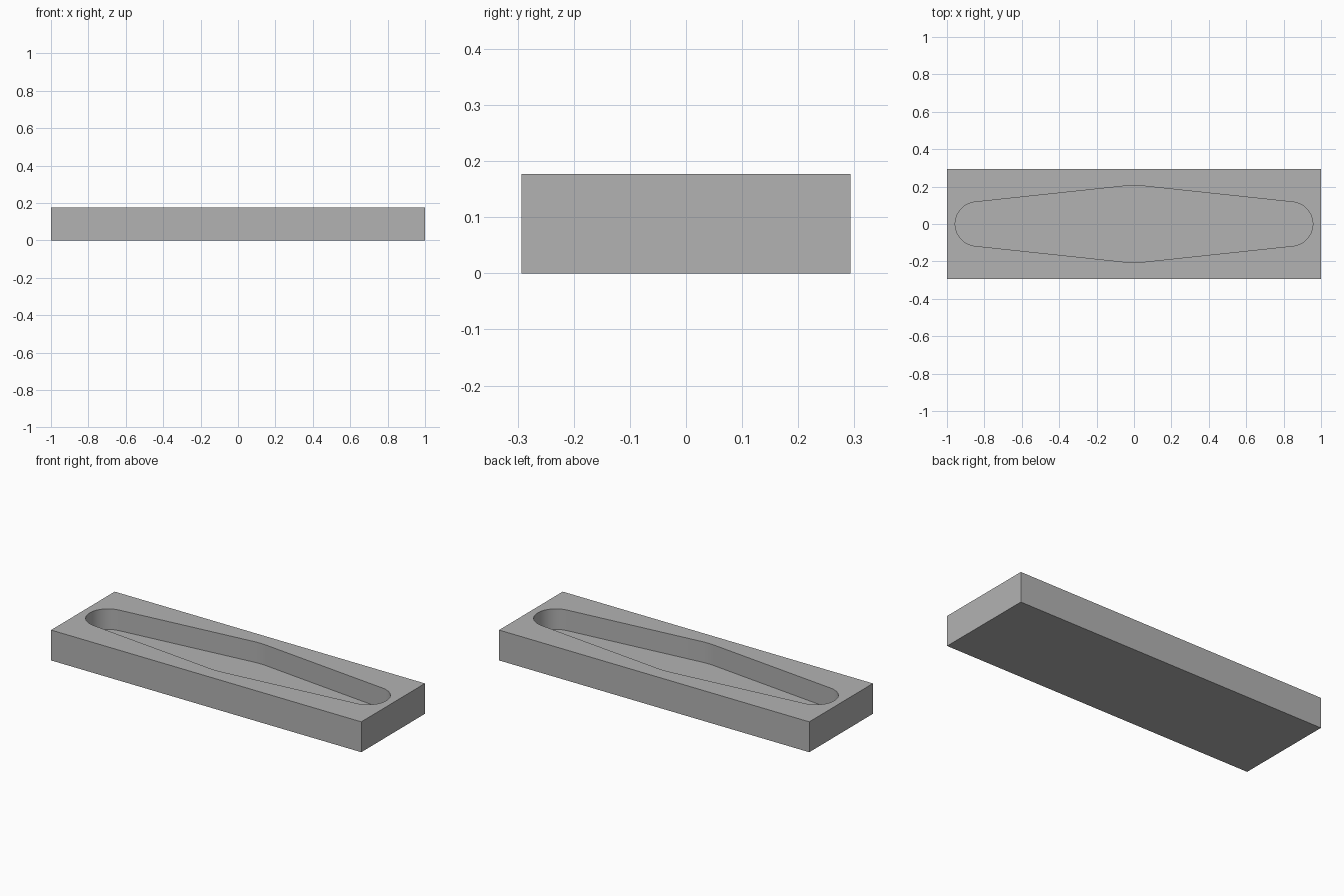
import bpy
import bmesh
from math import sin, cos, pi

if "Cube" in bpy.data.objects:
    bpy.data.objects.remove(bpy.data.objects["Cube"], do_unlink=True)

HALF_X, HALF_Y, HEIGHT = 1.0, 0.293, 0.177
FLOOR = 0.057
END_X, END_R = 0.838, 0.118       # round pocket ends
MID_Y, MID_R = -0.194, 0.4        # gentle rounding at the widest point
TILT = 0.1065                     # slope of the tapered sides


def arc(cx, cy, r, start, end, steps):
    """Points along an arc, angles measured from +y towards +x."""
    angles = [start + (end - start) * i / steps for i in range(steps + 1)]
    return [(cx + r * sin(a), cy + r * cos(a)) for a in angles]


def ring(bm, points, z):
    return [bm.verts.new((x, y, z)) for x, y in points]


def wall(bm, low, high):
    n = len(low)
    for i in range(n):
        j = (i + 1) % n
        bm.faces.new((low[i], low[j], high[j], high[i]))


# Outlines of the block and of the tapered pocket
block = [(-HALF_X, -HALF_Y), (HALF_X, -HALF_Y), (HALF_X, HALF_Y), (-HALF_X, HALF_Y)]
half = arc(0, MID_Y, MID_R, -TILT, TILT, 6) + arc(END_X, 0, END_R, TILT, pi - TILT, 32)
pocket = half + [(-x, -y) for x, y in half]

# Block walls and base, pocket walls and floor
bm = bmesh.new()
base, top = ring(bm, block, 0), ring(bm, block, HEIGHT)
floor, rim = ring(bm, pocket, FLOOR), ring(bm, pocket, HEIGHT)
wall(bm, base, top)
wall(bm, floor, rim)
bm.faces.new(base)
bm.faces.new(floor)

# Top surface around the pocket
open_edges = [e for e in bm.edges if e.is_boundary]
bmesh.ops.triangle_fill(bm, edges=open_edges, use_beauty=True, normal=(0, 0, 1))
bmesh.ops.recalc_face_normals(bm, faces=bm.faces)

mesh = bpy.data.meshes.new("tray_block")
bm.to_mesh(mesh)
bm.free()
tray = bpy.data.objects.new("tray_block", mesh)
bpy.context.collection.objects.link(tray)

# Plain grey finish
grey = bpy.data.materials.new("plain_grey")
grey.use_nodes = True
color = (0.45, 0.45, 0.45, 1)
grey.diffuse_color = color
grey.node_tree.nodes["Principled BSDF"].inputs["Base Color"].default_value = color
mesh.materials.append(grey)

# Smooth curved walls, crisp edges
bpy.ops.object.select_all(action="DESELECT")
tray.select_set(True)
bpy.context.view_layer.objects.active = tray
bpy.ops.object.shade_smooth_by_angle(angle=pi / 6)
